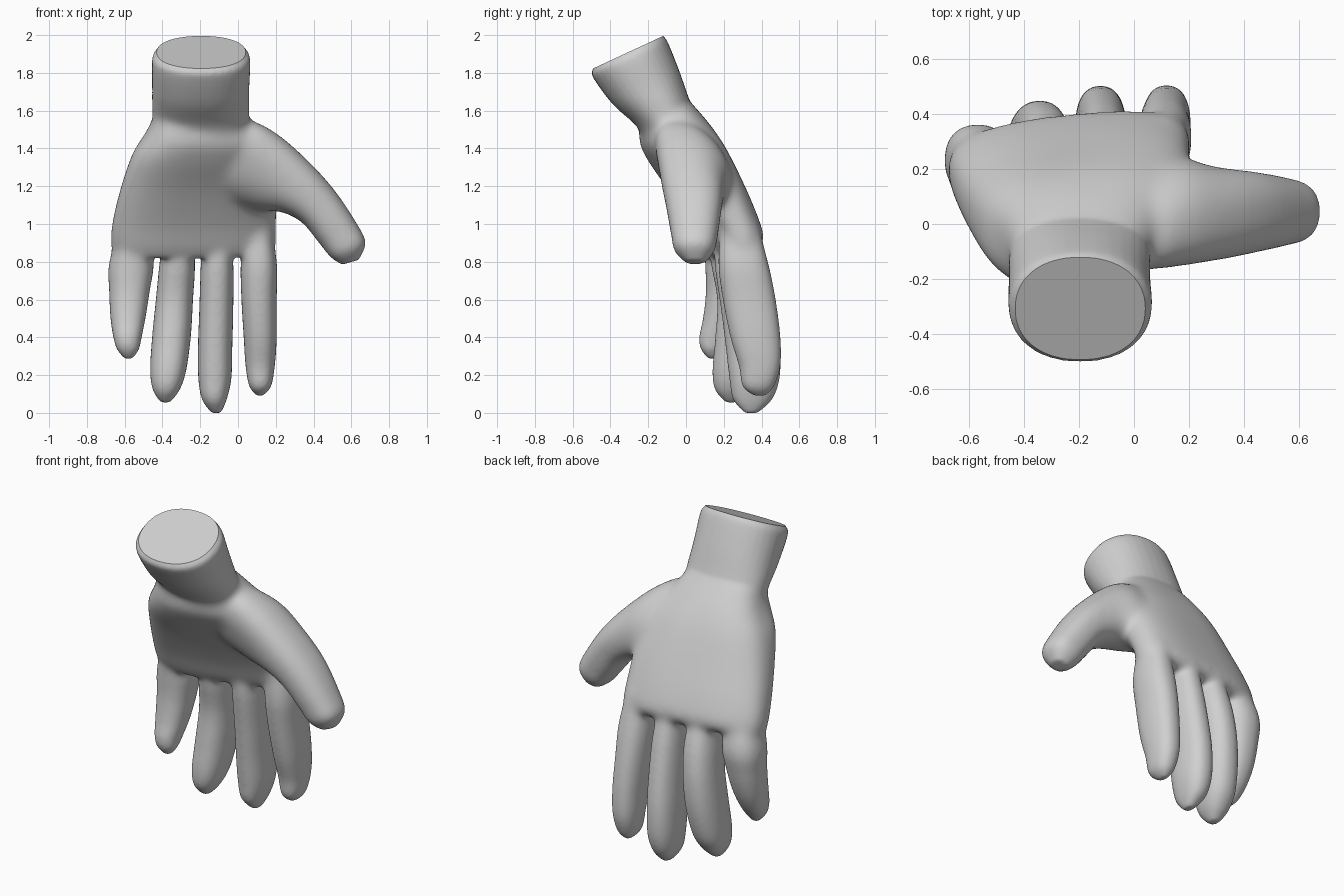
import bpy, bmesh, math
from mathutils import Vector

if "Cube" in bpy.data.objects:
    bpy.data.objects.remove(bpy.data.objects["Cube"])

bm = bmesh.new()


def spline(p0, p1, p2, p3, t):
    """Smooth in-between value of neighbouring sections."""
    return [0.5 * (2 * b + (c - a) * t + (2 * a - 5 * b + 4 * c - d) * t * t
                   + (3 * b - a - 3 * c + d) * t ** 3)
            for a, b, c, d in zip(p0, p1, p2, p3)]


def loft(sections, power=2.3, twist=0, sides=32, steps=5):
    """Section: x1, z1, x2, z2 (side edges), y front, y back, depth tilt, side skew.
    Twist pushes the front back on one side and forward on the other."""
    n = len(sections)
    fine = []
    for i in range(n - 1):
        q = [sections[max(0, min(n - 1, i + k))] for k in (-1, 0, 1, 2)]
        fine += [spline(*q, s / steps) for s in range(steps)]
    fine.append(sections[-1])
    rings = []
    for x1, z1, x2, z2, yf, yb, tilt, skew in fine:
        c = Vector((x1 + x2, yf + yb, z1 + z2)) / 2
        a = Vector(((x2 - x1) / 2, skew, (z2 - z1) / 2))
        b = Vector((0, (yb - yf) / 2, tilt))
        ring = []
        for k in range(sides):
            t = 2 * math.pi * k / sides
            u, v = math.cos(t), math.sin(t)
            u = math.copysign(abs(u) ** (2 / power), u)
            v = math.copysign(abs(v) ** (2 / power), v)
            push = Vector((0, twist * u * max(0, -v), 0))
            ring.append(bm.verts.new(c + a * u + b * v + push))
        rings.append(ring)
    for r, s in zip(rings, rings[1:]):
        for k in range(sides):
            j = (k + 1) % sides
            bm.faces.new((r[k], r[j], s[j], s[k]))
    bm.faces.new(rings[0][::-1])
    bm.faces.new(rings[-1])


# Wrist: x left, x right, z, y front, y back, tilt, skew
wrist = [(-.40, .01, 1.96, -.49, -.16, .08, 0),
         (-.43, .04, 1.91, -.49, -.12, .085, 0),
         (-.455, .065, 1.87, -.495, -.095, .09, 0),
         (-.455, .06, 1.72, -.385, -.035, .09, 0),
         (-.455, .06, 1.57, -.255, .03, .06, 0),
         (-.45, .05, 1.45, -.2, .1, .05, 0)]
# Palm, with the little finger side set forward
palm = [(-.44, .04, 1.58, -.23, .03, .06, 0),
        (-.49, .12, 1.48, -.235, .125, .05, 0),
        (-.56, .18, 1.37, -.18, .205, .04, .02),
        (-.62, .205, 1.2, -.06, .29, .03, .04),
        (-.665, .205, 1.02, .05, .365, .03, .045),
        (-.675, .203, .9, .11, .40, .03, .045),
        (-.65, .18, .845, .15, .37, .03, .045)]
for part, power, twist in ((wrist, 2.2, 0), (palm, 2.6, .05)):
    loft([(l, z, r, z, f, b, t, s) for l, r, z, f, b, t, s in part], power, twist)

# Fingers: x left, x right, z, y front, y back
index_finger = [(.03, .17, 1.0, .18, .385), (.014, .206, .8, .17, .435), (.018, .205, .6, .195, .475),
                (.03, .205, .4, .235, .5), (.04, .195, .25, .28, .5),
                (.06, .175, .14, .30, .465), (.1, .13, .09, .36, .42)]
middle_finger = [(-.19, -.05, 1.0, .14, .37), (-.197, -.025, .8, .15, .425), (-.205, -.025, .55, .185, .475),
                 (-.212, -.03, .35, .21, .5), (-.21, -.035, .18, .23, .495),
                 (-.19, -.06, .07, .25, .455), (-.14, -.09, 0, .31, .38)]
ring_finger = [(-.39, -.25, 1.0, .1, .34), (-.415, -.228, .8, .13, .41), (-.435, -.238, .6, .165, .445),
               (-.455, -.25, .4, .155, .44), (-.465, -.275, .22, .14, .40),
               (-.45, -.31, .12, .155, .34), (-.41, -.36, .055, .21, .27)]
little_finger = [(-.62, -.46, 1.0, .08, .3), (-.682, -.445, .8, .1, .36), (-.682, -.468, .64, .105, .34),
                 (-.675, -.49, .5, .09, .3), (-.66, -.51, .4, .07, .25),
                 (-.64, -.525, .335, .08, .2), (-.6, -.56, .285, .12, .16)]
for finger in (index_finger, middle_finger, ring_finger, little_finger):
    loft([(l, z, r, z, f, b, 0, 0) for l, r, z, f, b in finger])

# Thumb, rooted deep in the heel: lower edge x z, upper edge x z, y front, y back, tilt, skew
thumb = [(-.25, 1.2, -.14, 1.5, -.1, .14, 0, -.06), (-.06, 1.12, .06, 1.545, -.14, .2, 0, -.08),
         (.1, 1.07, .205, 1.48, -.14, .24, 0, -.06), (.22, 1.065, .36, 1.345, -.13, .21, 0, -.02),
         (.335, 1.01, .51, 1.18, -.105, .19, 0, 0),
         (.425, .905, .63, 1.0, -.08, .17, 0, 0), (.49, .825, .675, .9, -.06, .15, 0, 0),
         (.55, .785, .64, .81, 0, .1, 0, 0)]
loft(thumb)

# Blend the parts into one skin
bmesh.ops.recalc_face_normals(bm, faces=bm.faces)
mesh = bpy.data.meshes.new("hand")
bm.to_mesh(mesh)
bm.free()
hand = bpy.data.objects.new("hand", mesh)
bpy.context.collection.objects.link(hand)
bpy.context.view_layer.objects.active = hand
hand.select_set(True)
remesh = hand.modifiers.new("blend", 'REMESH')
remesh.mode = 'VOXEL'
remesh.voxel_size = 0.0105
bpy.ops.object.modifier_apply(modifier="blend")

# Soften everything lightly, and the finger and thumb roots strongly
roots = hand.vertex_groups.new(name="roots")
for v in hand.data.vertices:
    x, y, z = v.co
    w = min((z - .74) / .16, (1.66 - z) / .1, (.42 - x) / .15, 1)
    if w > 0:
        roots.add([v.index], w, 'REPLACE')
for name, iterations, group in (("soften", 10, ""), ("soften_roots", 70, "roots")):
    smooth = hand.modifiers.new(name, 'SMOOTH')
    smooth.factor = 0.5
    smooth.iterations = iterations
    smooth.vertex_group = group
    bpy.ops.object.modifier_apply(modifier=name)

# Flat slanted cut at the wrist end
bm = bmesh.new()
bm.from_mesh(hand.data)
cut = bmesh.ops.bisect_plane(bm, geom=bm.verts[:] + bm.edges[:] + bm.faces[:],
                             plane_co=(0, -.305, 1.91), plane_no=(0, -.42, .907), clear_outer=True)
edges = [e for e in cut['geom_cut'] if isinstance(e, bmesh.types.BMEdge)]
bmesh.ops.contextual_create(bm, geom=edges)
bm.to_mesh(hand.data)
bm.free()

skin = bpy.data.materials.new("light grey")
skin.diffuse_color = (0.63, 0.63, 0.63, 1)
skin.use_nodes = True
skin.node_tree.nodes["Principled BSDF"].inputs["Base Color"].default_value = skin.diffuse_color
hand.data.materials.clear()
hand.data.materials.append(skin)
bpy.ops.object.shade_smooth_by_angle(angle=math.radians(35))
